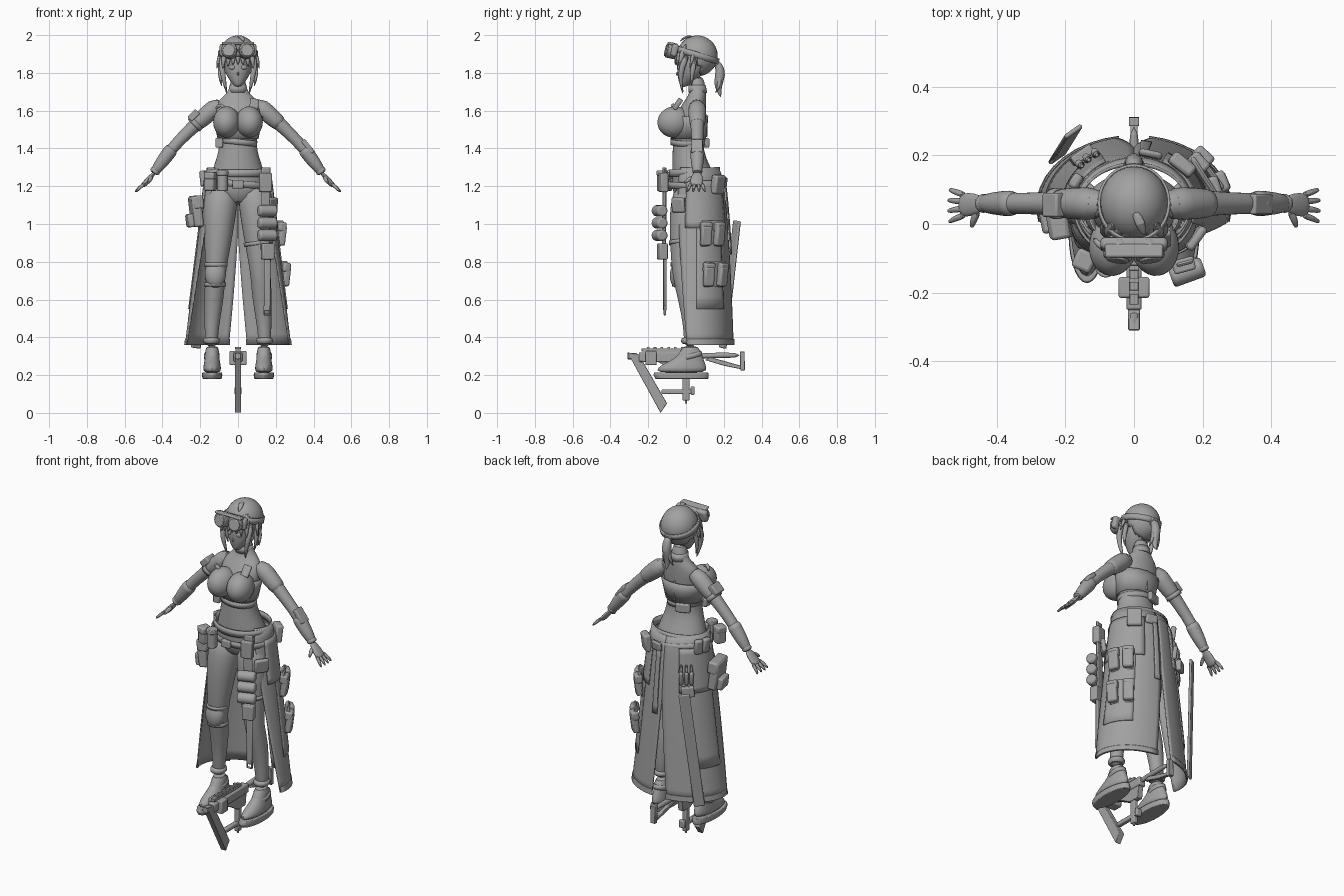
import bpy
import bmesh
from math import sin, cos, pi, radians, atan2
from mathutils import Vector, Matrix

default = bpy.data.objects.get("Cube")
if default:
    bpy.data.objects.remove(default, do_unlink=True)

GREY = (0.36, 0.36, 0.36, 1)
material = bpy.data.materials.new("plain grey")
material.use_nodes = True
material.diffuse_color = GREY
material.node_tree.nodes["Principled BSDF"].inputs["Base Color"].default_value = GREY
SIDES = ((1, "left_"), (-1, "right_"))
parts = []


def finish(name, bm, subdivide=0, bevel=0, thickness=0):
    bmesh.ops.recalc_face_normals(bm, faces=bm.faces)
    mesh = bpy.data.meshes.new(name)
    bm.to_mesh(mesh)
    bm.free()
    mesh.materials.append(material)
    obj = bpy.data.objects.new(name, mesh)
    bpy.context.collection.objects.link(obj)
    if thickness:
        obj.modifiers.new("thickness", "SOLIDIFY").thickness = thickness
    if bevel:
        edge = obj.modifiers.new("bevel", "BEVEL")
        edge.width, edge.segments = bevel, 2
    if subdivide:
        obj.modifiers.new("smooth", "SUBSURF").levels = subdivide
        obj.modifiers["smooth"].render_levels = subdivide
    parts.append(obj)
    return obj


def skin(name, rings, closed=True, caps=True, **options):
    """Join equal rings of points into one surface."""
    bm = bmesh.new()
    rows = [[bm.verts.new(p) for p in ring] for ring in rings]
    count = len(rows[0])
    for low, high in zip(rows, rows[1:]):
        for i in range(count if closed else count - 1):
            j = (i + 1) % count
            bm.faces.new((low[i], low[j], high[j], high[i]))
    if closed and caps:
        bm.faces.new(rows[0])
        bm.faces.new(rows[-1])
    return finish(name, bm, **options)


def loft(name, levels, x=0, sides=20, **options):
    """Level ellipses given as height, centre y, radius x, radius y."""
    turn = [2 * pi * i / sides for i in range(sides)]
    rings = [[(x + rx * cos(a), y + ry * sin(a), z) for a in turn] for z, y, rx, ry in levels]
    return skin(name, rings, **options)


def tube(name, path, radii, side=1, squash=1, sides=12, subdivide=1):
    points = [Vector((x * side, y, z)) for x, y, z in path]
    whole = (points[-1] - points[0]).normalized()
    guide = Vector((1, 0, 0)) if abs(whole.y) > 0.6 else Vector((0, 1, 0))
    rings = []
    for i, (p, r) in enumerate(zip(points, radii)):
        d = (points[min(i + 1, len(points) - 1)] - points[max(i - 1, 0)]).normalized()
        u = guide.cross(d).normalized()
        v = d.cross(u)
        turn = [2 * pi * k / sides for k in range(sides)]
        rings.append([p + u * r * squash * cos(a) + v * r * sin(a) for a in turn])
    return skin(name, rings, subdivide=subdivide)


def box(name, at, size, turn=(0, 0, 0), bevel=0.006):
    bm = bmesh.new()
    bmesh.ops.create_cube(bm, size=1, matrix=Matrix.Diagonal((*size, 1)))
    obj = finish(name, bm, bevel=bevel)
    obj.location, obj.rotation_euler = at, [radians(t) for t in turn]
    return obj


def ball(name, at, size, keep=None, turn=(0, 0, 0), **options):
    bm = bmesh.new()
    bmesh.ops.create_uvsphere(bm, u_segments=28, v_segments=18, radius=1)
    bmesh.ops.scale(bm, vec=size, verts=bm.verts)
    if keep:
        bmesh.ops.delete(bm, geom=[v for v in bm.verts if not keep(v.co)], context="VERTS")
    obj = finish(name, bm, **options)
    obj.location, obj.rotation_euler = at, [radians(t) for t in turn]
    return obj


def cylinder(name, at, radius, length, turn=(0, 0, 0), bevel=0.004):
    bm = bmesh.new()
    bmesh.ops.create_cone(bm, cap_ends=True, segments=20, radius1=radius, radius2=radius, depth=length)
    obj = finish(name, bm, bevel=bevel)
    obj.location, obj.rotation_euler = at, [radians(t) for t in turn]
    return obj


def band(name, at, rx, ry, height, tilt=(0, 0, 0), thickness=0.008):
    obj = loft(name, [(-height / 2, 0, rx, ry), (height / 2, 0, rx, ry)], sides=40, caps=False, thickness=thickness)
    obj.location, obj.rotation_euler = at, [radians(t) for t in tilt]


def profile(name, outline, width, x=0):
    """Outline in the y-z plane, extruded across x."""
    rings = [[(x + s * width / 2, y, z) for y, z in outline] for s in (-1, 1)]
    return skin(name, rings, bevel=0.003)


# body
loft("torso", [(1.1, .03, .1, .08), (1.18, .04, .155, .115), (1.26, .04, .148, .115), (1.35, .015, .112, .088),
               (1.43, .01, .096, .08), (1.51, .015, .108, .085), (1.58, .025, .122, .08), (1.64, .045, .118, .062),
               (1.68, .06, .075, .048), (1.71, .062, .043, .042), (1.79, .055, .039, .04)], subdivide=1)
loft("back_band", [(1.45, .012, .102, .087), (1.52, .018, .116, .09), (1.57, .026, .127, .086)], sides=32, caps=False, thickness=.006)
loft("collar", [(1.695, .062, .052, .05), (1.735, .058, .045, .046)], sides=28, caps=False, thickness=.006)
band("rib_strap", (0, .008, 1.435), .102, .09, .03, (0, 6, 0))
box("rib_buckle", (-.1, -.04, 1.43), (.04, .05, .05))
box("back_clasp", (-.05, .1, 1.43), (.08, .025, .05), (0, 0, 20))
box("back_zip", (0, .108, 1.52), (.012, .012, .12))
box("chest_patch", (.085, -.045, 1.635), (.045, .02, .065), (-35, 10, 12))
tube("chest_loop", [(-.12, -.04, 1.61), (-.09, -.075, 1.64), (-.06, -.07, 1.6)], [.009, .012, .008])

for side, word in SIDES:
    ball(word + "breast", (side * .06, -.062, 1.54), (.071, .09, .082), turn=(12, 0, side * 8))
    # arm, sleeve and glove
    tube(word + "arm", [(.08, .055, 1.635), (.13, .06, 1.61), (.21, .06, 1.54), (.32, .06, 1.435), (.38, .06, 1.36), (.455, .06, 1.255)],
         [.042, .048, .038, .031, .033, .02], side)
    tube(word + "sleeve", [(.1, .058, 1.635), (.14, .06, 1.6), (.215, .06, 1.535), (.225, .06, 1.526)], [.045, .052, .044, .04], side)
    tube(word + "glove_cuff", [(.345, .06, 1.405), (.355, .06, 1.392), (.41, .06, 1.318), (.45, .06, 1.265)], [.03, .042, .034, .025], side)
    tube(word + "wrist_band", [(.428, .06, 1.295), (.45, .06, 1.265)], [.032, .03], side)
    tube(word + "palm", [(.44, .06, 1.275), (.465, .058, 1.245), (.495, .055, 1.212), (.507, .055, 1.2)],
         [.021, .034, .037, .03], side, squash=.42)
    for k in range(4):
        shift = (k - 1.5) * .019
        reach = .047 - .004 * abs(k - 1.4)
        tube(word + "finger", [(.49, .055 + shift, 1.217), (.5 + reach / 2, .055 + shift * 1.35, 1.193), (.5 + reach, .053 + shift * 1.7, 1.168)],
             [.011, .01, .006], side, sides=8)
    tube(word + "thumb", [(.455, .04, 1.25), (.468, .01, 1.232), (.474, -.012, 1.215)], [.013, .012, .006], side, sides=8)
    # leg, boot and shoe
    tube(word + "leg", [(.08, .03, 1.2), (.095, .005, 1.1), (.104, -.01, .96), (.114, -.02, .8), (.12, -.018, .72), (.128, .012, .6),
                        (.14, .025, .45), (.142, .022, .34)], [.085, .093, .08, .06, .053, .054, .036, .036], side, sides=16)
    cuff = [(.36, .02, .044, .048), (.39, .022, .046, .05), (.4, .022, .04, .044)]
    loft(word + "boot_cuff", cuff, x=side * .141, subdivide=1)
    loft(word + "shoe", [(.21, -.025, .047, .138), (.24, -.022, .048, .132), (.27, 0, .042, .1), (.3, .025, .037, .062), (.36, .022, .038, .046)],
         x=side * .137, subdivide=1)
    loft(word + "shoe_sole", [(.18, -.022, .05, .14), (.2, -.026, .054, .147), (.215, -.026, .052, .143)], x=side * .137, sides=28, bevel=.003)
    band(word + "shoe_strap", (side * .138, .025, .3), .041, .062, .025, (15, 0, 0))

# knee pad and thigh strap
ball("knee_pad", (-.12, -.04, .735), (.056, .045, .075), turn=(-6, 0, 0))
band("knee_strap_upper", (-.117, -.02, .785), .061, .062, .02)
band("knee_strap_lower", (-.122, -.015, .68), .058, .058, .02)
band("thigh_strap", (.108, -.012, .9), .078, .078, .02, (0, -8, 0))

# head and hair
loft("head", [(1.725, -.012, .016, .016), (1.75, 0, .036, .038), (1.785, .02, .062, .066), (1.83, .035, .077, .084),
              (1.88, .05, .085, .096), (1.94, .055, .074, .085), (1.97, .055, .04, .05)], subdivide=1)
ball("nose", (0, -.044, 1.795), (.006, .01, .009))
ball("hair_cap", (0, .06, 1.89), (.1, .108, .108), keep=lambda p: p.z > .015 or p.y > -.02 - p.z * .3, thickness=.008)
tube("hair_crest", [(.0, .04, 1.99), (.02, .0, 1.995), (.03, -.035, 1.965)], [.01, .018, .004], squash=.5)
for k in range(7):
    x = (k - 3) * .025
    curve = x * x * 4
    tube("fringe_lock", [(x * .7, -.012 + curve, 1.955), (x, -.048 + curve, 1.9), (x * 1.08, -.058 + curve, 1.84 - curve)],
         [.014, .019, .003], squash=1.1, sides=8)
for side, word in SIDES:
    tube(word + "side_lock", [(.082, .01, 1.9), (.088, -.025, 1.83), (.074, -.03, 1.76), (.058, -.015, 1.685)], [.016, .018, .013, .003], side, sides=8)
    tube(word + "ear_lock", [(.085, .05, 1.88), (.1, .03, 1.8), (.085, .03, 1.725)], [.018, .015, .003], side, sides=8)
    tube(word + "stray_lock", [(.08, .05, 1.93), (.105, .03, 1.87), (.113, .02, 1.82)], [.014, .012, .002], side, sides=8)
    ball(word + "eye", (side * .032, -.037, 1.83), (.017, .008, .013), turn=(0, 0, side * 20))
    # goggle lens rims
    cylinder(word + "goggle_rim", (side * .045, -.077, 1.918), .042, .05, (78, 0, side * 8))
    cylinder(word + "goggle_lens", (side * .046, -.087, 1.916), .033, .045, (78, 0, side * 8))
tube("ponytail", [(0, .145, 1.86), (0, .175, 1.845), (.0, .185, 1.79), (0, .165, 1.73), (0, .185, 1.67)], [.016, .022, .03, .022, .003])
for x in (-.02, .02):
    tube("ponytail_tip", [(x / 2, .18, 1.8), (x, .18, 1.74), (x * 1.4, .155, 1.69)], [.012, .014, .002], sides=8)
cylinder("hair_tie", (0, .162, 1.855), .024, .02, (70, 0, 0))
box("goggle_frame", (0, -.06, 1.92), (.195, .035, .068), (-12, 0, 0), .012)
box("goggle_brow", (0, -.078, 1.955), (.17, .04, .014), (-12, 0, 0))
band("goggle_strap", (0, .058, 1.895), .106, .117, .032, (-17, 0, 0))


# long open coat skirt
def skirt(angle, z, out=0, side=1):
    t = max(0, (1.3 - z) / .93)
    rx, ry = .165 + .115 * t + out, .125 + .08 * t ** .5 + out
    return Vector((side * rx * cos(angle), .05 + ry * sin(angle), z))


def skirt_patch(name, start, end, low, high, side, out=.008, rows=8, columns=10):
    """start and end give the angle for a height."""
    rings = []
    for r in range(rows + 1):
        z = high + (low - high) * r / rows
        a, b = radians(start(z)), radians(end(z))
        rings.append([skirt(a + (b - a) * c / columns, z, out, side) for c in range(columns + 1)])
    return skin(name, rings, closed=False, thickness=.007)


def skirt_box(name, degrees, z, width, height, depth, side, out=0):
    a = radians(degrees)
    p = skirt(a, z, out + depth / 2, side)
    facing = atan2(sin(a) * 1.25, side * cos(a))
    return box(name, p, (depth, width, height), (0, 7, facing * 180 / pi), .01)


for side, word in SIDES:
    skirt_patch(word + "skirt_panel", lambda z: -40 + 27 * (1.3 - z) / .93, lambda z: 90 - max(0, .95 - z) * 17,
                .36, 1.3, side, out=0, rows=16, columns=22)
    skirt_patch(word + "skirt_hip_panel", lambda z: -18, lambda z: 62, .98, 1.23, side)
    skirt_patch(word + "skirt_side_panel", lambda z: 2, lambda z: 48, .55, 1.08, side, out=.006)
    skirt_patch(word + "skirt_hem", lambda z: -12, lambda z: 81, .36, .39, side, out=.004)

# pouches on the skirt
for degrees, z in ((27, .95), (30, .735)):
    skirt_box("side_pouch_base", degrees, z, .13, .14, .015, 1, .006)
    for step in (-11, 11):
        skirt_box("side_pouch", degrees + step, z - .012, .058, .105, .036, 1, .012)
        skirt_box("side_pouch_flap", degrees + step, z + .035, .062, .05, .042, 1, .014)
skirt_box("hip_pouch", -8, 1.065, .13, .16, .05, -1, .006)
skirt_box("hip_pouch_flap", -8, 1.115, .135, .07, .058, -1, .006)
skirt_box("hip_pouch_pocket", -8, 1.02, .09, .07, .068, -1, .006)
for degrees in (10, 27):
    skirt_box("belt_pouch", degrees, 1.24, .045, .085, .03, -1)
for degrees in (42, 50, 58):
    skirt_box("tool_holder", degrees, 1.07, .022, .08, .025, -1, .006)
    tube("tool_handle", [skirt(radians(degrees), z, .02, -1) for z in (1.08, 1.13, 1.15)], [.008, .01, .006], sides=8)
skirt_box("rear_pouch", 45, 1.21, .08, .1, .04, 1)
skirt_box("left_front_pouch", -30, 1.1, .08, .08, .025, 1, .006)
skirt_box("rear_buckle", 75, 1.22, .07, .055, .02, 1)
skirt_patch("rear_strap", lambda z: 77, lambda z: 85, .84, 1.22, 1, out=.014, columns=3)

# belts
band("waist_belt", (0, .045, 1.275), .166, .136, .04, (3, 0, 0))
band("hip_belt", (0, .045, 1.22), .178, .152, .036, (3, 5, 0))
box("belt_buckle", (.0, -.112, 1.21), (.06, .02, .045))
cylinder("front_canister", (-.082, -.125, 1.225), .028, .1)
cylinder("canister_lid", (-.082, -.125, 1.27), .031, .025)
box("front_pouch", (-.145, -.105, 1.225), (.055, .055, .1), (0, 0, -25), .01)
box("front_pouch_flap", (-.145, -.107, 1.255), (.06, .06, .04), (0, 0, -25), .01)

# hanging strap with rolled canisters
box("hanging_strap", (.145, -.115, 1.08), (.05, .012, .44), (0, 1, 15))
box("strap_top_pouch", (.145, -.12, 1.22), (.065, .04, .1), (0, 0, 15))
for z in (1.07, 1.005, .94):
    cylinder("rolled_canister", (.155, -.14, z), .03, .1, (0, 90, 20), .01)
box("strap_lower_pouch", (.157, -.125, .855), (.065, .045, .085), (0, 0, 15))
box("strap_tail", (.155, -.112, .68), (.034, .014, .28), (0, 0, 10))
for x in (.139, .171):
    box("strap_hook_side", (x, -.112, .545), (.008, .012, .05))
box("strap_hook_end", (.155, -.112, .52), (.036, .012, .01))

# arm gear
box("shoulder_box", (-.235, .055, 1.575), (.06, .07, .035), (0, -45, 0))
band("shoulder_box_strap", (-.225, .06, 1.53), .045, .045, .025, (0, 45, 0))
box("forearm_screen", (.37, .058, 1.41), (.085, .06, .025), (0, 52, 0))
box("right_forearm_guard", (-.385, .06, 1.375), (.075, .045, .016), (0, -52, 0))

# flat scabbard behind the right hip
scabbard = box("scabbard", (-.2, .232, .68), (.06, .014, .68), (-3, 7, 35))
box("scabbard_mount", (-.152, .2, 1.0), (.07, .03, .06), (0, 7, 35))

# compact rifle below the feet
profile("rifle_front_plate", [(-.31, .32), (-.25, .31), (-.1, .05), (-.135, 0)], .034)
box("rifle_receiver", (-.06, 0, 0), (.01, .01, .01)).location = (0, -.1, .3)
box("rifle_body", (0, -.09, .295), (.045, .32, .05))
box("rifle_rail", (0, -.11, .333), (.026, .25, .018), bevel=.002)
for k in range(6):
    box("rail_tooth", (0, -.2 + k * .036, .344), (.03, .014, .012), bevel=.001)
box("rifle_front_block", (0, -.185, .29), (.09, .06, .075))
cylinder("rifle_muzzle", (0, -.285, .3), .017, .05, (90, 0, 0))
profile("rifle_lower", [(-.17, .28), (.06, .28), (.05, .2), (-.02, .2), (-.08, .235)], .032)
box("rifle_grip", (0, -.0, .14), (.026, .036, .15))
cylinder("grip_pin", (0, 0, .075), .006, .05)
box("rifle_lower_bar", (0, -.045, .112), (.026, .17, .025))
box("bar_end", (0, .035, .118), (.035, .02, .045))
tube("rifle_stock_tube", [(0, .03, .3), (0, .16, .305), (0, .29, .305)], [.015, .015, .015])
profile("stock_brace", [(.1, .28), (.13, .295), (.29, .25), (.29, .232), (.2, .25)], .02)
profile("stock_butt", [(.285, .325), (.31, .325), (.312, .225), (.288, .225)], .03)

# smooth shading with sharp edges kept
bpy.ops.object.select_all(action="DESELECT")
for obj in parts:
    obj.select_set(True)
bpy.context.view_layer.objects.active = parts[0]
bpy.ops.object.shade_smooth_by_angle(angle=radians(40))
